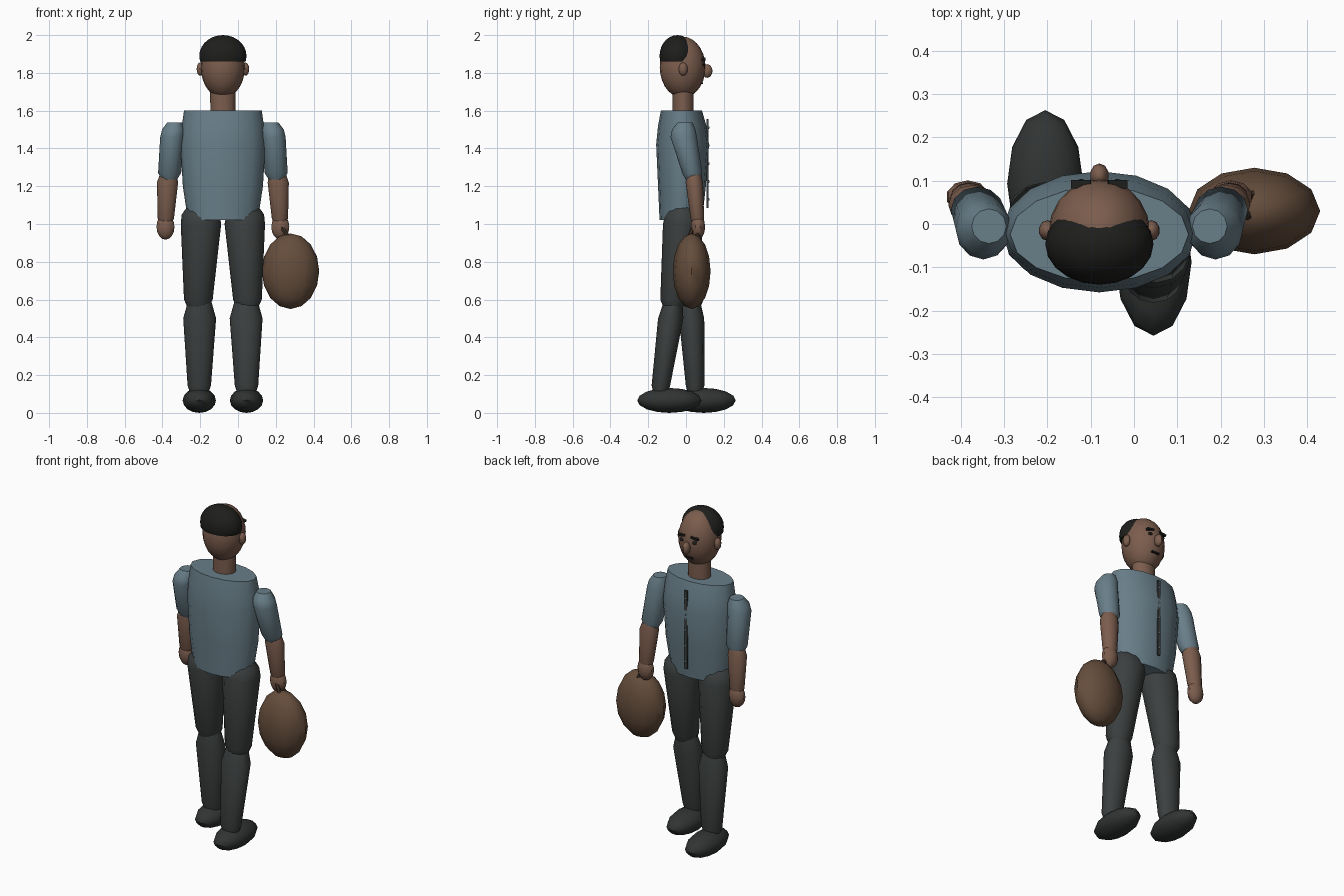
import bpy, bmesh, math
from mathutils import Vector

if "Cube" in bpy.data.objects:
    bpy.data.objects.remove(bpy.data.objects["Cube"])

CX = -0.08  # body centre line


def material(name, rgb):
    m = bpy.data.materials.new(name)
    m.diffuse_color = (*rgb, 1)
    m.use_nodes = True
    m.node_tree.nodes["Principled BSDF"].inputs["Base Color"].default_value = m.diffuse_color
    return m


SKIN = material("skin", (0.20, 0.11, 0.075))
SHIRT = material("shirt", (0.14, 0.21, 0.25))
PANTS = material("trousers", (0.045, 0.05, 0.05))
SHOE = material("shoe", (0.03, 0.034, 0.033))
HAIR = material("hair", (0.013, 0.013, 0.012))
LEATHER = material("leather", (0.13, 0.075, 0.045))
STRAP = material("strap", (0.05, 0.03, 0.02))


def finish(name, bm, mat, smooth=True):
    bmesh.ops.recalc_face_normals(bm, faces=bm.faces[:])
    me = bpy.data.meshes.new(name)
    bm.to_mesh(me)
    bm.free()
    ob = bpy.data.objects.new(name, me)
    bpy.context.collection.objects.link(ob)
    me.materials.append(mat)
    if smooth:
        bpy.ops.object.select_all(action='DESELECT')
        ob.select_set(True)
        bpy.context.view_layer.objects.active = ob
        bpy.ops.object.shade_smooth_by_angle(angle=math.radians(40))
    return ob


def loft(name, rings, mat, n=12):
    """Closed tube through horizontal rings (x, y, z, rx, ry)."""
    bm = bmesh.new()
    loops = []
    for x, y, z, rx, ry in rings:
        loops.append([bm.verts.new((x + rx * math.cos(2 * math.pi * i / n),
                                    y + ry * math.sin(2 * math.pi * i / n), z)) for i in range(n)])
    for a, b in zip(loops, loops[1:]):
        for i in range(n):
            j = (i + 1) % n
            bm.faces.new((a[i], a[j], b[j], b[i]))
    bm.faces.new(loops[0])
    bm.faces.new(loops[-1])
    return finish(name, bm, mat)


def ellipsoid(name, loc, radii, mat, seg=12, rings=8, cut_z=None):
    bm = bmesh.new()
    bmesh.ops.create_uvsphere(bm, u_segments=seg, v_segments=rings, radius=1)
    bmesh.ops.scale(bm, vec=radii, verts=bm.verts[:])
    bmesh.ops.translate(bm, vec=loc, verts=bm.verts[:])
    if cut_z is not None:
        bmesh.ops.bisect_plane(bm, geom=bm.verts[:] + bm.edges[:] + bm.faces[:],
                               plane_co=(0, 0, cut_z), plane_no=(0, 0, -1), clear_outer=True)
        bmesh.ops.holes_fill(bm, edges=[e for e in bm.edges if e.is_boundary], sides=0)
    return finish(name, bm, mat)


def box(name, loc, size, mat, tilt=0):
    bm = bmesh.new()
    bmesh.ops.create_cube(bm, size=1)
    bmesh.ops.scale(bm, vec=size, verts=bm.verts[:])
    ob = finish(name, bm, mat, False)
    ob.location = loc
    ob.rotation_euler = (0, tilt, 0)
    return ob


def rod(name, a, b, r, mat):
    a, b = Vector(a), Vector(b)
    bm = bmesh.new()
    bmesh.ops.create_cone(bm, cap_ends=True, segments=6, radius1=r, radius2=r, depth=(b - a).length)
    ob = finish(name, bm, mat)
    ob.location = (a + b) / 2
    ob.rotation_euler = (b - a).to_track_quat('Z', 'Y').to_euler()
    return ob


# Head, neck and hair
ellipsoid("head", (CX, -0.018, 1.83), (0.117, 0.121, 0.162), SKIN, 20, 14)
ellipsoid("hair", (CX, -0.046, 1.89), (0.125, 0.094, 0.11), HAIR, 20, 14, cut_z=1.86)
loft("neck", [(CX, -0.015, 1.59, 0.066, 0.056), (CX, -0.015, 1.70, 0.068, 0.056)], SKIN, 16)

# Face
ellipsoid("nose", (CX, 0.112, 1.81), (0.022, 0.028, 0.036), SKIN, 10, 8)
box("mouth", (CX, 0.084, 1.745), (0.05, 0.014, 0.01), HAIR)
for s, side in ((-1, "left"), (1, "right")):
    ellipsoid(f"{side}_ear", (CX + s * 0.12, -0.015, 1.82), (0.02, 0.024, 0.035), SKIN, 10, 8)
    box(f"{side}_eyebrow", (CX + s * 0.042, 0.092, 1.872), (0.045, 0.02, 0.011), HAIR, s * 0.15)
    ellipsoid(f"{side}_eye", (CX + s * 0.042, 0.094, 1.845), (0.014, 0.01, 0.009), HAIR, 8, 6)

# Shirt with front placket and buttons
torso = [(1.02, 0.185, -0.14, 0.085), (1.20, 0.212, -0.148, 0.105),
         (1.42, 0.225, -0.158, 0.122), (1.52, 0.217, -0.148, 0.108), (1.60, 0.206, -0.133, 0.085)]
loft("shirt", [(CX, (a + b) / 2, z, rx, (b - a) / 2) for z, rx, a, b in torso], SHIRT, 16)
box("placket", (CX, 0.114, 1.32), (0.018, 0.01, 0.47), PANTS)
for i in range(5):
    ellipsoid(f"button_{i + 1}", (CX, 0.12, 1.13 + i * 0.095), (0.007, 0.005, 0.007), SHIRT, 8, 6)

# Arms: sleeve, forearm, hand, mirrored about the centre line
for s, side in ((-1, "left"), (1, "right")):
    def X(u):
        return CX + s * u
    loft(f"{side}_sleeve", [(X(0.283), 0.035, 1.235, 0.04, 0.036), (X(0.282), 0.033, 1.27, 0.061, 0.053),
                            (X(0.268), -0.012, 1.46, 0.064, 0.07), (X(0.262), -0.012, 1.50, 0.06, 0.062),
                            (X(0.255), -0.005, 1.537, 0.04, 0.04)], SHIRT)
    loft(f"{side}_forearm", [(X(0.302), 0.062, 1.0, 0.03, 0.026), (X(0.302), 0.06, 1.03, 0.043, 0.036),
                             (X(0.293), 0.044, 1.22, 0.056, 0.046), (X(0.29), 0.042, 1.26, 0.045, 0.038)], SKIN)
    ellipsoid(f"{side}_hand", (X(0.304), 0.063, 0.985), (0.05, 0.038, 0.068), SKIN, 10, 8)

# Legs in mid stride: hip y, knee y, ankle y and foot y per side
for s, side, knee, ankle in ((-1, "left", 0.025, 0.048), (1, "right", -0.068, -0.133)):
    def X(u):
        return CX + s * u
    loft(f"{side}_thigh", [(X(0.13), knee, 0.555, 0.055, 0.05), (X(0.13), knee, 0.60, 0.076, 0.068),
                           (X(0.116), -0.02, 1.0, 0.107, 0.102), (X(0.118), -0.02, 1.05, 0.1, 0.09),
                           (X(0.12), -0.02, 1.09, 0.07, 0.06)], PANTS)
    loft(f"{side}_shin", [(X(0.125), ankle, 0.11, 0.05, 0.04), (X(0.125), ankle, 0.145, 0.062, 0.049),
                          (X(0.123), knee + (ankle - knee) * 0.2, 0.50, 0.087, 0.067),
                          (X(0.123), knee, 0.59, 0.062, 0.05)], PANTS)
    ellipsoid(f"{side}_shoe", (X(0.125), ankle + 0.045, 0.066), (0.088, 0.17, 0.066), SHOE, 12, 8)

# Carried bag with two short straps to the hand
ellipsoid("bag", (0.278, 0.03, 0.75), (0.152, 0.1, 0.2), LEATHER, 12, 8)
for i, y in enumerate((0.012, 0.068)):
    rod(f"bag_strap_{i + 1}", (0.22, 0.045, 1.0), (0.275, y, 0.92), 0.011, STRAP)
